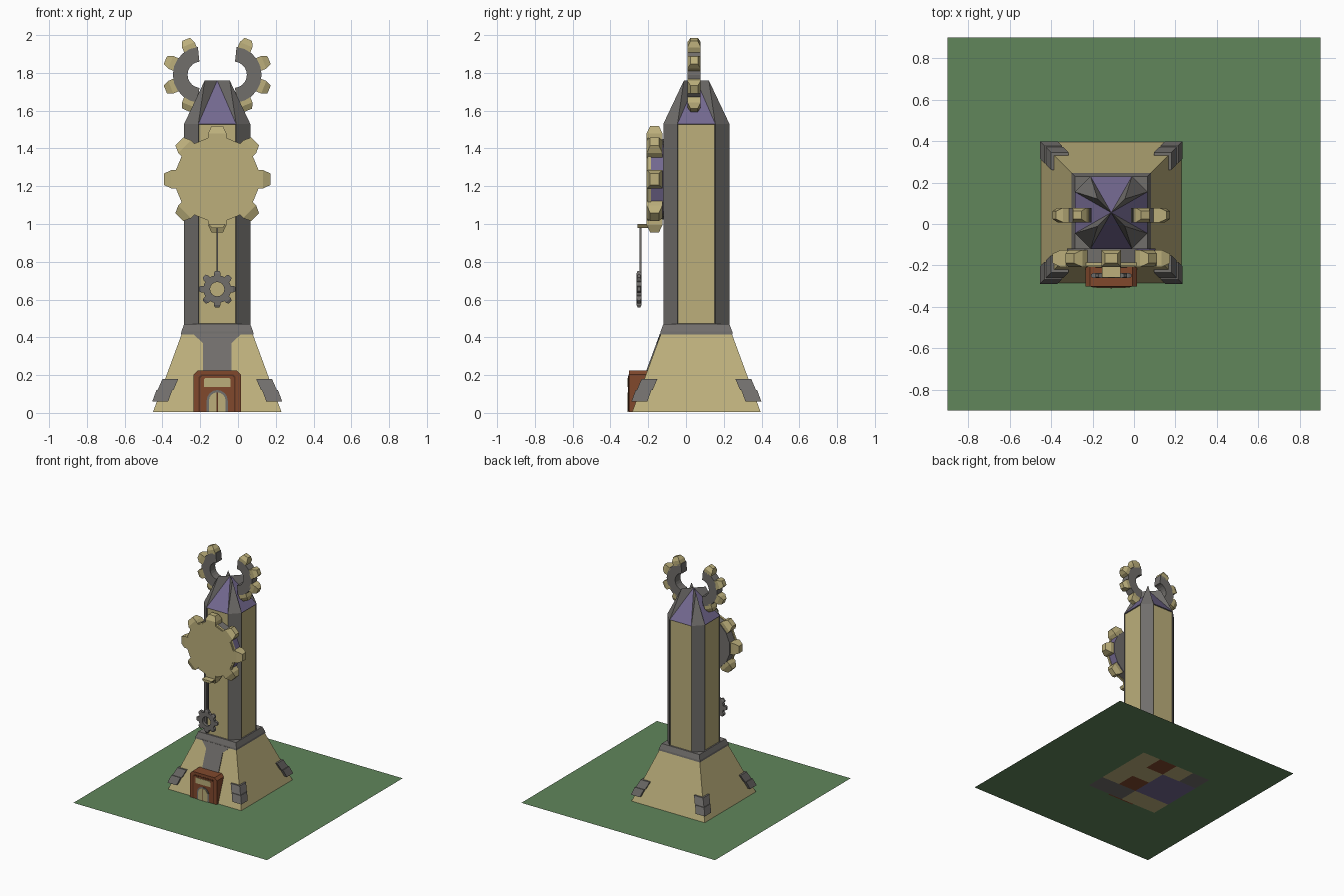
import bpy, bmesh, math
from mathutils import Vector

if "Cube" in bpy.data.objects:
    bpy.data.objects.remove(bpy.data.objects["Cube"])

CX, CY = -0.11, 0.055
COL = {"sandstone": (0.73, 0.68, 0.48), "grey_stone": (0.44, 0.43, 0.42),
       "purple_slate": (0.45, 0.41, 0.56), "brown_wood": (0.50, 0.29, 0.19),
       "grass": (0.38, 0.52, 0.36), "dark_wood": (0.36, 0.21, 0.14)}
MAT = {}
for n, c in COL.items():
    m = bpy.data.materials.new(n)
    m.diffuse_color = (*[v ** 2.2 for v in c], 1)
    m.use_nodes = True
    m.node_tree.nodes["Principled BSDF"].inputs["Base Color"].default_value = m.diffuse_color
    MAT[n] = m
T, G, P, B, L, D = COL.keys()


def finish(name, bm, mats, rule=None, fix=True):
    if fix:
        bmesh.ops.recalc_face_normals(bm, faces=bm.faces)
    bm.normal_update()
    if rule:
        for f in bm.faces:
            f.material_index = rule(f)
    me = bpy.data.meshes.new(name)
    bm.to_mesh(me)
    bm.free()
    for k in mats:
        me.materials.append(MAT[k])
    ob = bpy.data.objects.new(name, me)
    bpy.context.collection.objects.link(ob)
    return ob


def loft(name, rings, mats, rule=None, closed=False):
    """Skin a list of point rings; capped unless closed."""
    bm = bmesh.new()
    vs = [[bm.verts.new(p) for p in r] for r in rings]
    n = len(rings[0])
    for i in range(len(vs) if closed else len(vs) - 1):
        a, b = vs[i], vs[(i + 1) % len(vs)]
        for j in range(n):
            k = (j + 1) % n
            bm.faces.new((a[j], a[k], b[k], b[j]))
    if not closed:
        bm.faces.new(vs[0])
        bm.faces.new(vs[-1])
    return finish(name, bm, mats, rule)


def rect(cx, cy, hx, hy, z):
    return [(cx - hx, cy - hy, z), (cx + hx, cy - hy, z), (cx + hx, cy + hy, z), (cx - hx, cy + hy, z)]


def prism(name, pts, y0, y1, mats, rule=None):
    """Extrude an x-z outline along y."""
    return loft(name, [[(x, y, z) for x, z in pts] for y in (y0, y1)], mats, rule)


def ring(name, x, z, y0, y1, r0, r1, a0, a1, n, mat, closed=False):
    secs = []
    for i in range(n if closed else n + 1):
        a = math.radians(a0 + (a1 - a0) * i / n)
        c, s = math.cos(a), math.sin(a)
        secs.append([(x + r * c, y, z + r * s) for r, y in ((r0, y0), (r1, y0), (r1, y1), (r0, y1))])
    return loft(name, secs, [mat], closed=closed)


def teeth(name, x, z, y0, y1, r0, r1, w0, w1, angles, mat):
    """Blunt tapered gear teeth pointing outwards."""
    ym, h = (y0 + y1) / 2, (y1 - y0) / 2
    rm = r0 + (r1 - r0) * 0.55
    for i, ad in enumerate(angles):
        a = math.radians(ad)
        d, t = Vector((math.cos(a), 0, math.sin(a))), Vector((-math.sin(a), 0, math.cos(a)))
        o = Vector((x, ym, z))
        rings = []
        for r, w, hh in ((r0, w0, h), (rm, w0, h), (r1, w1, h * 0.55)):
            rings.append([o + d * r + t * (w * sx) + Vector((0, hh * sy, 0))
                          for sx, sy in ((-1, -1), (1, -1), (1, 1), (-1, 1))])
        loft(f"{name}_{i}", rings, [mat])


# lawn slab and the patchwork underside of the tower
bm = bmesh.new()
bmesh.ops.create_grid(bm, x_segments=1, y_segments=1, size=0.9)
for v in bm.verts:
    v.co.z = 0.004
finish("lawn", bm, [L], fix=False)
bm = bmesh.new()
bmesh.ops.create_grid(bm, x_segments=4, y_segments=4, size=0.34)
bmesh.ops.reverse_faces(bm, faces=bm.faces)
patch = ["0011", "2230", "2200", "1030"]
def patch_rule(f):
    c = f.calc_center_median()
    return int(patch[min(3, int((c.y + 0.34) / 0.17))][min(3, int((c.x + 0.34) / 0.17))])
finish("underside", bm, [T, G, P, B], patch_rule, False).location = (CX, CY, 0)

# sloped base and collar
loft("base", [rect(CX, CY, .34, .34, .005), rect(CX, CY, .187, .187, .42)], [T])
loft("collar", [rect(CX, CY, .192, .192, .415), rect(CX, CY, .19, .19, .43), rect(CX, CY, .175, .175, .47)], [G])

# stepped corner braces, their sides follow the slope
for sx in (-1, 1):
    for sy in (-1, 1):
        for nm, z0, h0, z1, h1 in (("lower", .06, .344, .12, .322), ("upper", .12, .316, .18, .29)):
            loft(f"corner_brace_{nm}_{sx}_{sy}",
                 [rect(CX + sx * (h - .042), CY + sy * (h - .042), .042, .042, z)
                  for z, h in ((z0, h0), (z1, h1))], [G])

# eight-sided shaft with inset panels
S, F = .175, .10
octo = [(F, -S), (S, -F), (S, F), (F, S), (-F, S), (-S, F), (-S, -F), (-F, -S)]
shaft = loft("shaft", [[(CX + x, CY + y, z) for x, y in octo] for z in (.47, 1.53)], [G, T])
bm = bmesh.new()
bm.from_mesh(shaft.data)
bm.normal_update()
panels = [f for f in bm.faces if max(abs(f.normal.x), abs(f.normal.y)) > .99]
bmesh.ops.inset_individual(bm, faces=panels, thickness=.004, depth=-.008)
for f in panels:
    f.material_index = 1
bm.to_mesh(shaft.data)
bm.free()

# roof: slate triangles between four grey corner horns
bm = bmesh.new()
bo = [bm.verts.new((CX + x, CY + y, 1.53)) for x, y in octo]
top = bm.verts.new((CX, CY, 1.76))
tips = [bm.verts.new((CX + x * .066, CY + y * .066, 1.76)) for x, y in ((1, -1), (1, 1), (-1, 1), (-1, -1))]
for i in range(4):
    a, b, c = bo[2 * i], bo[2 * i + 1], bo[(2 * i + 2) % 8]
    bm.faces.new((a, b, tips[i]))
    bm.faces.new((a, tips[i], top))
    bm.faces.new((b, top, tips[i]))
    bm.faces.new((b, c, top)).material_index = 1
finish("roof", bm, [G, P])

# split gear crown: two half rings
for s in (-1, 1):
    x = CX + s * .087
    mid = 0 if s > 0 else 180
    ring(f"crown_half_{s}", x, 1.79, .008, .078, .07, .148, mid - 84, mid + 84, 10, G)
    teeth(f"crown_tooth_{s}", x, 1.79, .008, .078, .135, .203, .036, .022,
          [mid + k for k in (-67.5, -22.5, 22.5, 67.5)], T)

# big clock gear on the front
CZ = 1.237
circ = lambda r, n, z: [(CX + r * math.cos((i + .5) * 2 * math.pi / n), z + r * math.sin((i + .5) * 2 * math.pi / n)) for i in range(n)]
prism("clock_drum", circ(.218, 16, CZ), -.20, -.118, [G, P], lambda f: int(f.normal.x > .6))
prism("clock_face", circ(.215, 16, CZ), -.208, -.2, [T])
ring("clock_rim", CX, CZ, -.204, -.185, .205, .225, 11.25, 371.25, 16, T, True)
teeth("clock_tooth", CX, CZ, -.208, -.125, .195, .283, .048, .03, range(0, 360, 45), T)

# pendulum: bracket, rod and small gear
prism("pendulum_bracket", [(CX - .045, 1.0), (CX + .045, 1.0), (CX + .03, .98), (CX - .03, .98)], -.258, -.15, [T])
prism("pendulum_rod", [(CX - .005, .99), (CX + .005, .99), (CX + .005, .72), (CX - .005, .72)], -.246, -.236, [G])
ring("pendulum_gear", CX, .655, -.262, -.236, .038, .074, 0, 360, 16, G, True)
teeth("pendulum_tooth", CX, .655, -.262, -.236, .068, .097, .018, .011, range(0, 360, 45), G)

# grey strip on the sloped front above the door
def slope_y(z):
    return CY - .34 + (z - .005) * .153 / .415
loft("front_strip", [[(CX + x, slope_y(z) - o, z) for x, z in
     ((-.076, .2), (.076, .2), (.076, .37), (.13, .42), (-.13, .42), (-.076, .37))] for o in (.006, -.01)], [G])

# doorway with sign and arched door
def outline(hw, z0, z1, c):
    return [(CX - hw, z0), (CX + hw, z0), (CX + hw, z1 - c), (CX + hw - c, z1), (CX - hw + c, z1), (CX - hw, z1 - c)]
def arch(hw, z0, zs):
    return [(CX - hw, z0), (CX + hw, z0)] + [
        (CX + hw * math.cos(i * math.pi / 8), zs + hw * math.sin(i * math.pi / 8)) for i in range(9)]
prism("door_housing", outline(.125, .004, .225, .022), -.302, -.15, [B])
prism("door_inner_panel", outline(.098, .008, .203, .012), -.304, -.301, [D])
prism("door_inner_board", outline(.09, .008, .195, .01), -.306, -.303, [B])
prism("sign_plate", outline(.07, .138, .185, .006), -.309, -.305, [T])
prism("arch_frame", arch(.056, .006, .065), -.308, -.305, [G])
prism("arch_door", arch(.044, .006, .065), -.31, -.307, [T])
prism("door_split", [(CX - .004, .006), (CX + .004, .006), (CX + .004, .107), (CX - .004, .107)], -.311, -.309, [D])
